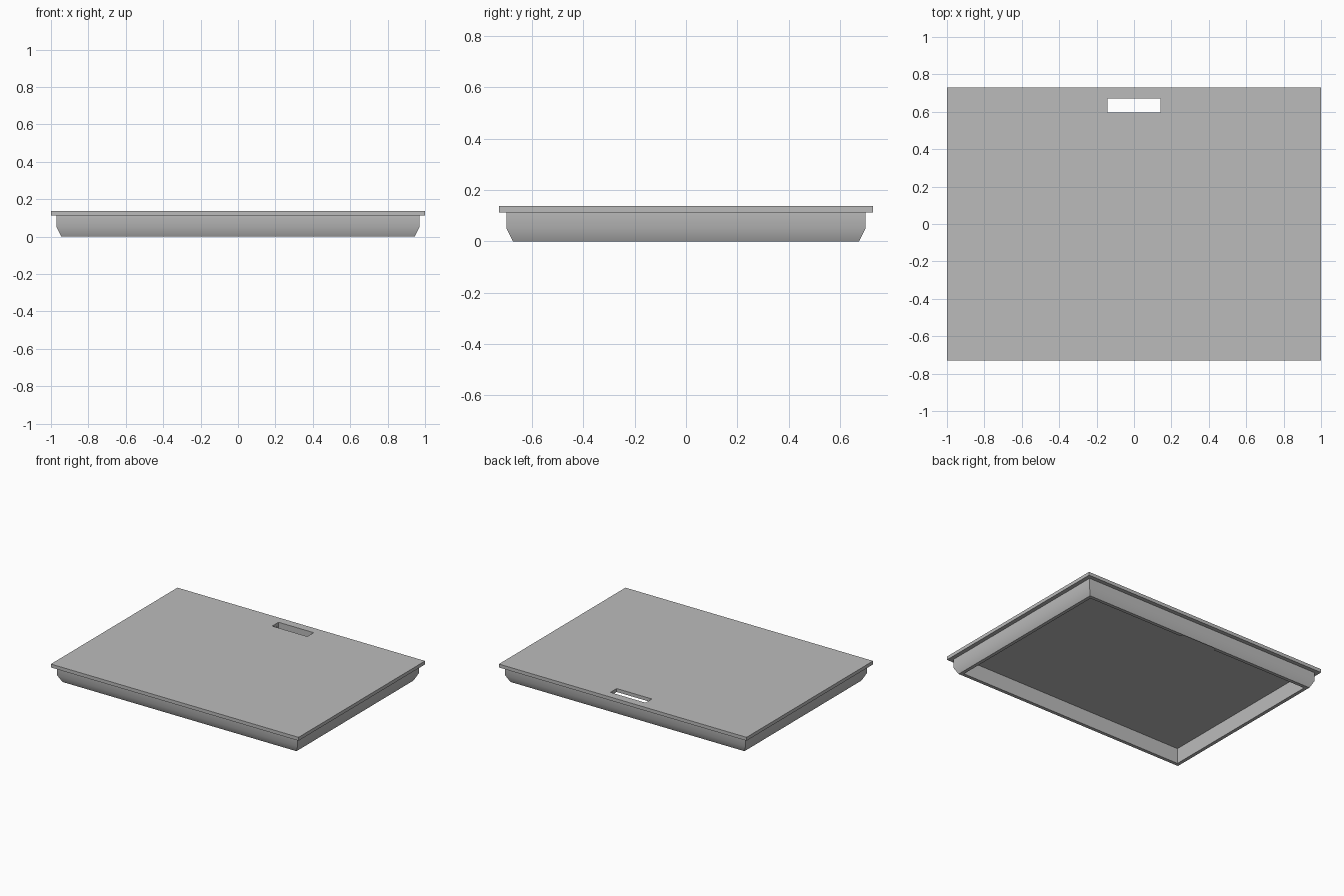
import bpy, bmesh, math

cube = bpy.data.objects.get("Cube")
if cube:
    bpy.data.objects.remove(cube, do_unlink=True)

grey = bpy.data.materials.new("plain grey")
grey.use_nodes = True
COLOUR = (0.5, 0.5, 0.5, 1)
grey.diffuse_color = COLOUR
grey.node_tree.nodes["Principled BSDF"].inputs["Base Color"].default_value = COLOUR

HALF_X, HALF_Y = 1.0, 0.73   # lid outline
TOP, UNDER = 0.137, 0.112    # lid top and underside
SLOT_X, SLOT_FRONT, SLOT_BACK = 0.142, 0.597, 0.67


def loft(name, profile):
    """Stack rectangles inset from the lid outline; profile holds (inset, z)."""
    bm = bmesh.new()
    rings = []
    for inset, z in profile:
        x, y = HALF_X - inset, HALF_Y - inset
        rings.append([bm.verts.new((sx * x, sy * y, z))
                      for sx, sy in ((-1, -1), (1, -1), (1, 1), (-1, 1))])
    for low, high in zip(rings, rings[1:]):
        for i in range(4):
            j = (i + 1) % 4
            bm.faces.new((low[i], low[j], high[j], high[i]))
    bm.faces.new(rings[0])
    bm.faces.new(rings[-1])
    bmesh.ops.recalc_face_normals(bm, faces=bm.faces)
    mesh = bpy.data.meshes.new(name)
    bm.to_mesh(mesh)
    bm.free()
    mesh.materials.append(grey)
    obj = bpy.data.objects.new(name, mesh)
    bpy.context.collection.objects.link(obj)
    return obj


# Lid: flat plate on a hollow skirt that tapers at the foot, open below
lid = loft("lid", [
    (0.08, UNDER), (0.08, 0), (0.055, 0), (0.03, 0.05),
    (0.03, UNDER), (0, UNDER), (0, TOP),
])

# Finger slot cut down through the plate and the skirt's inner side
bpy.ops.mesh.primitive_cube_add(
    size=1, location=(0, (SLOT_FRONT + SLOT_BACK) / 2, 0.1))
cutter = bpy.context.object
cutter.name = "slot_cutter"
cutter.scale = (2 * SLOT_X, SLOT_BACK - SLOT_FRONT, 0.4)
cutter.data.materials.append(grey)
cutter.hide_render = True

cut = lid.modifiers.new("finger slot", 'BOOLEAN')
cut.operation = 'DIFFERENCE'
cut.solver = 'EXACT'
cut.object = cutter

bpy.ops.object.select_all(action='DESELECT')
lid.select_set(True)
bpy.context.view_layer.objects.active = lid
bpy.ops.object.modifier_apply(modifier=cut.name)
bpy.data.objects.remove(cutter, do_unlink=True)

# Rounded look where the skirt tapers, crisp edges elsewhere
bpy.ops.object.shade_smooth_by_angle(angle=math.radians(40))
